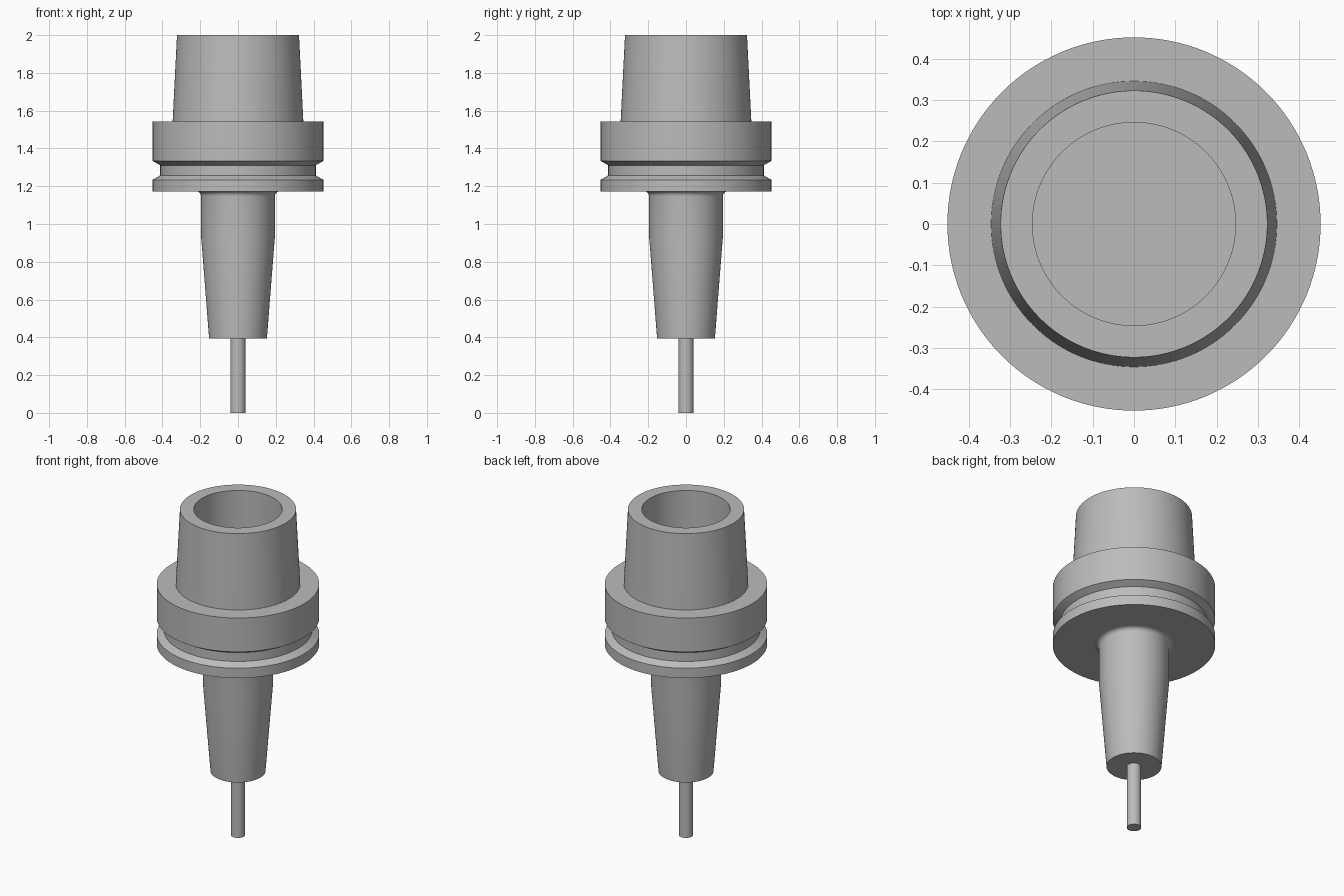
import bpy, bmesh, math
from mathutils import Vector

cube = bpy.data.objects.get("Cube")
if cube:
    bpy.data.objects.remove(cube, do_unlink=True)

SEGMENTS = 128

steel = bpy.data.materials.new("steel_grey")
steel.use_nodes = True
colour = (0.50, 0.50, 0.50, 1.0)
steel.diffuse_color = colour
steel.node_tree.nodes["Principled BSDF"].inputs["Base Color"].default_value = colour


def lathe(name, profile):
    """Revolve (radius, height) points, listed bottom to top on the outside, about z."""
    bm = bmesh.new()
    verts = [bm.verts.new((r, 0, z)) for r, z in profile]
    edges = [bm.edges.new(pair) for pair in zip(verts, verts[1:])]
    bmesh.ops.spin(bm, geom=verts + edges, cent=(0, 0, 0), axis=(0, 0, 1),
                   angle=math.tau, steps=SEGMENTS, use_duplicate=False)
    bmesh.ops.remove_doubles(bm, verts=bm.verts, dist=1e-5)
    bmesh.ops.dissolve_degenerate(bm, edges=bm.edges, dist=1e-6)
    # Face the surface outwards, judged by the profile's first sloping segment
    bm.normal_update()
    for (r0, z0), (r1, z1) in zip(profile, profile[1:]):
        if z1 > z0:
            mid = Vector(((r0 + r1) / 2, 0, (z0 + z1) / 2))
            face = min(bm.faces, key=lambda f: (f.calc_center_median() - mid).length)
            if face.normal.x < 0:
                bmesh.ops.reverse_faces(bm, faces=bm.faces)
            break
    mesh = bpy.data.meshes.new(name)
    bm.to_mesh(mesh)
    bm.free()
    mesh.materials.append(steel)
    obj = bpy.data.objects.new(name, mesh)
    bpy.context.collection.objects.link(obj)
    bpy.ops.object.select_all(action="DESELECT")
    obj.select_set(True)
    bpy.context.view_layer.objects.active = obj
    bpy.ops.object.shade_smooth_by_angle(angle=math.radians(25))
    return obj


# Thin cutting pin, seated slightly inside the neck
lathe("cutter_pin", [(0, 0), (0.04, 0), (0.04, 0.40)])

# Neck: tapered lower part, straight upper part, fillet into the flange
fillet_r, neck_r, flange_z = 0.026, 0.195, 1.173
fillet = [(neck_r + fillet_r * (1 - math.cos(a)), flange_z - fillet_r * (1 - math.sin(a)))
          for a in (math.radians(15 * i) for i in range(7))]
lathe("neck", [(0, 0.393), (0.153, 0.393), (neck_r, 0.93)] + fillet)

# Flange with the V-sided gripper groove
lathe("flange", [(neck_r + fillet_r, flange_z), (0.452, flange_z), (0.452, 1.234),
                 (0.412, 1.257), (0.412, 1.311), (0.452, 1.334), (0.452, 1.542), (0.346, 1.542)])

# Hollow tapered shank with a straight flat-bottomed bore
lathe("tapered_shank", [(0.346, 1.542), (0.323, 2.0), (0.246, 2.0), (0.246, 1.54), (0, 1.54)])
